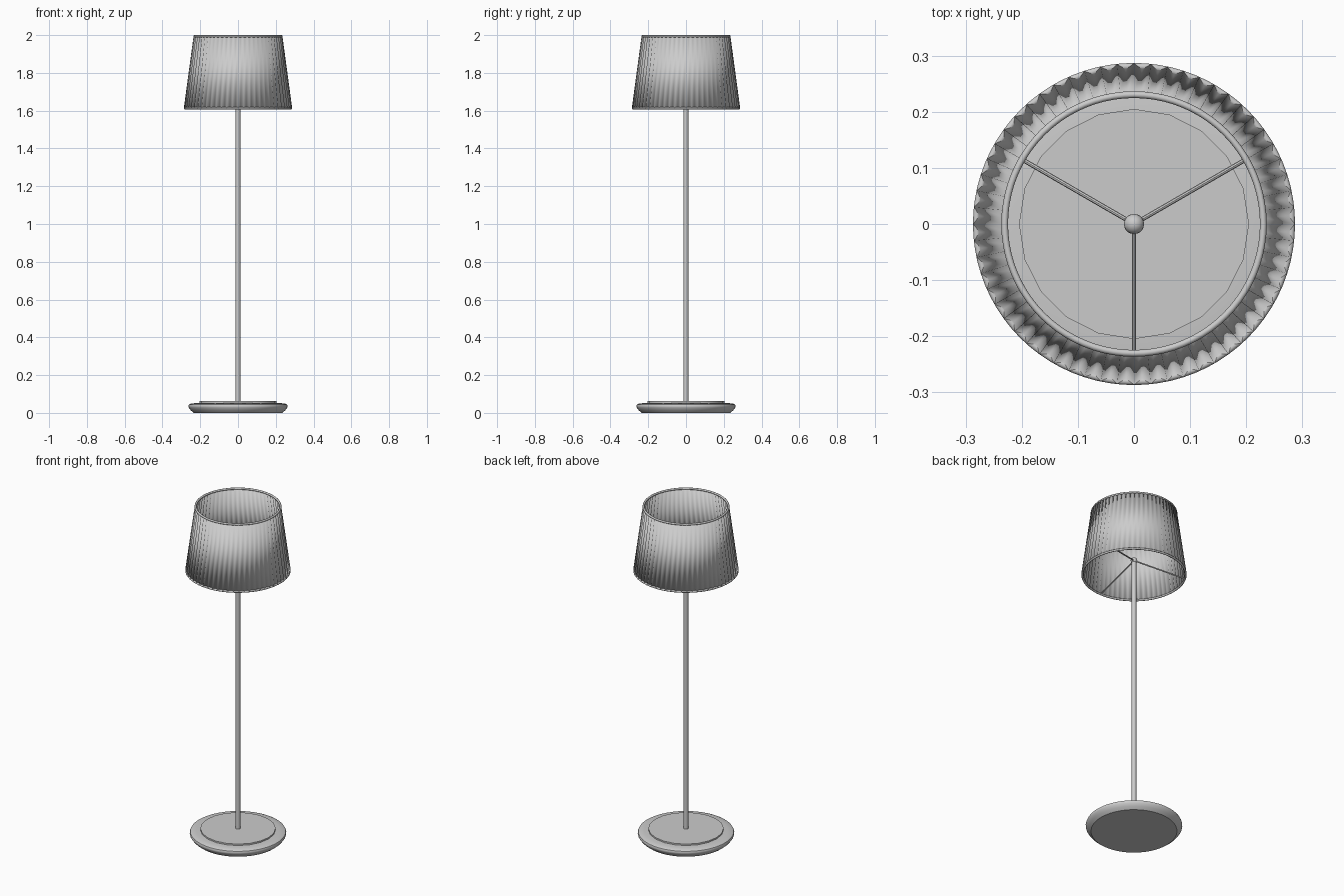
import bpy, bmesh, math
from mathutils import Vector

if "Cube" in bpy.data.objects:
    bpy.data.objects.remove(bpy.data.objects["Cube"])


def finish(name, bm, angle=None):
    bmesh.ops.recalc_face_normals(bm, faces=bm.faces)
    me = bpy.data.meshes.new(name)
    bm.to_mesh(me)
    bm.free()
    ob = bpy.data.objects.new(name, me)
    bpy.context.collection.objects.link(ob)
    smooth(ob, angle)
    return ob


def smooth(ob, angle=None):
    bpy.ops.object.select_all(action='DESELECT')
    ob.select_set(True)
    bpy.context.view_layer.objects.active = ob
    if angle:
        bpy.ops.object.shade_smooth_by_angle(angle=math.radians(angle))
    else:
        bpy.ops.object.shade_smooth()


def lathe(name, profile, sides, angle=35):
    # capped solid of revolution, from (radius, z) points
    bm = bmesh.new()
    rings = []
    for r, z in profile:
        rings.append([bm.verts.new((r * math.sin(2 * math.pi * i / sides),
                                    r * math.cos(2 * math.pi * i / sides), z))
                      for i in range(sides)])
    for a, b in zip(rings, rings[1:]):
        for i in range(sides):
            j = (i + 1) % sides
            bm.faces.new((a[i], a[j], b[j], b[i]))
    bm.faces.new(rings[0])
    bm.faces.new(rings[-1])
    return finish(name, bm, angle)


def hoop(name, radius, thickness, z):
    bpy.ops.mesh.primitive_torus_add(major_radius=radius, minor_radius=thickness,
                                     major_segments=80, minor_segments=10,
                                     location=(0, 0, z))
    bpy.context.object.name = name
    smooth(bpy.context.object)


def rod(name, a, b, radius, sides):
    a, b = Vector(a), Vector(b)
    bpy.ops.mesh.primitive_cylinder_add(vertices=sides, radius=radius,
                                        depth=(b - a).length, location=(a + b) / 2)
    ob = bpy.context.object
    ob.name = name
    ob.rotation_euler = (b - a).to_track_quat('Z', 'Y').to_euler()
    smooth(ob, 40)


# Weighted foot with a low raised disc
lathe("base", [(0.234, 0), (0.25, 0.013), (0.261, 0.028), (0.263, 0.036), (0.26, 0.044),
               (0.25, 0.049), (0.225, 0.052), (0.19, 0.054)], 48)
lathe("base_disc", [(0.205, 0.045), (0.205, 0.062)], 20)

# Pole and ball finial
rod("pole", (0, 0, 0.055), (0, 0, 1.70), 0.0125, 20)
bpy.ops.mesh.primitive_uv_sphere_add(segments=20, ring_count=12, radius=0.018,
                                     location=(0, 0, 1.70))
bpy.context.object.name = "finial"
smooth(bpy.context.object)

# Three struts sloping down to the lower hoop
for k, deg in enumerate((30, 150, 270)):
    t = math.radians(deg)
    rod(f"strut_{k + 1}", (0, 0, 1.70),
        (0.28 * math.cos(t), 0.28 * math.sin(t), 1.615), 0.004, 8)

# Pleated shade: zigzag cone with smooth normals
PLEATS = 60
bm = bmesh.new()
rows = []
for outer, inner, z in ((0.287, 0.277, 1.612), (0.235, 0.228, 1.997)):
    row = []
    for i in range(PLEATS * 2):
        t = math.pi * i / PLEATS
        r = inner if i % 2 else outer
        row.append(bm.verts.new((r * math.cos(t), r * math.sin(t), z)))
    rows.append(row)
for i in range(PLEATS * 2):
    j = (i + 1) % (PLEATS * 2)
    bm.faces.new((rows[0][i], rows[0][j], rows[1][j], rows[1][i]))
shade = finish("pleated_shade", bm)
mod = shade.modifiers.new("thickness", 'SOLIDIFY')
mod.thickness = 0.002
mod.offset = -1

# Hoops at both rims
hoop("shade_lower_hoop", 0.281, 0.006, 1.613)
hoop("shade_upper_hoop", 0.2305, 0.006, 1.994)
